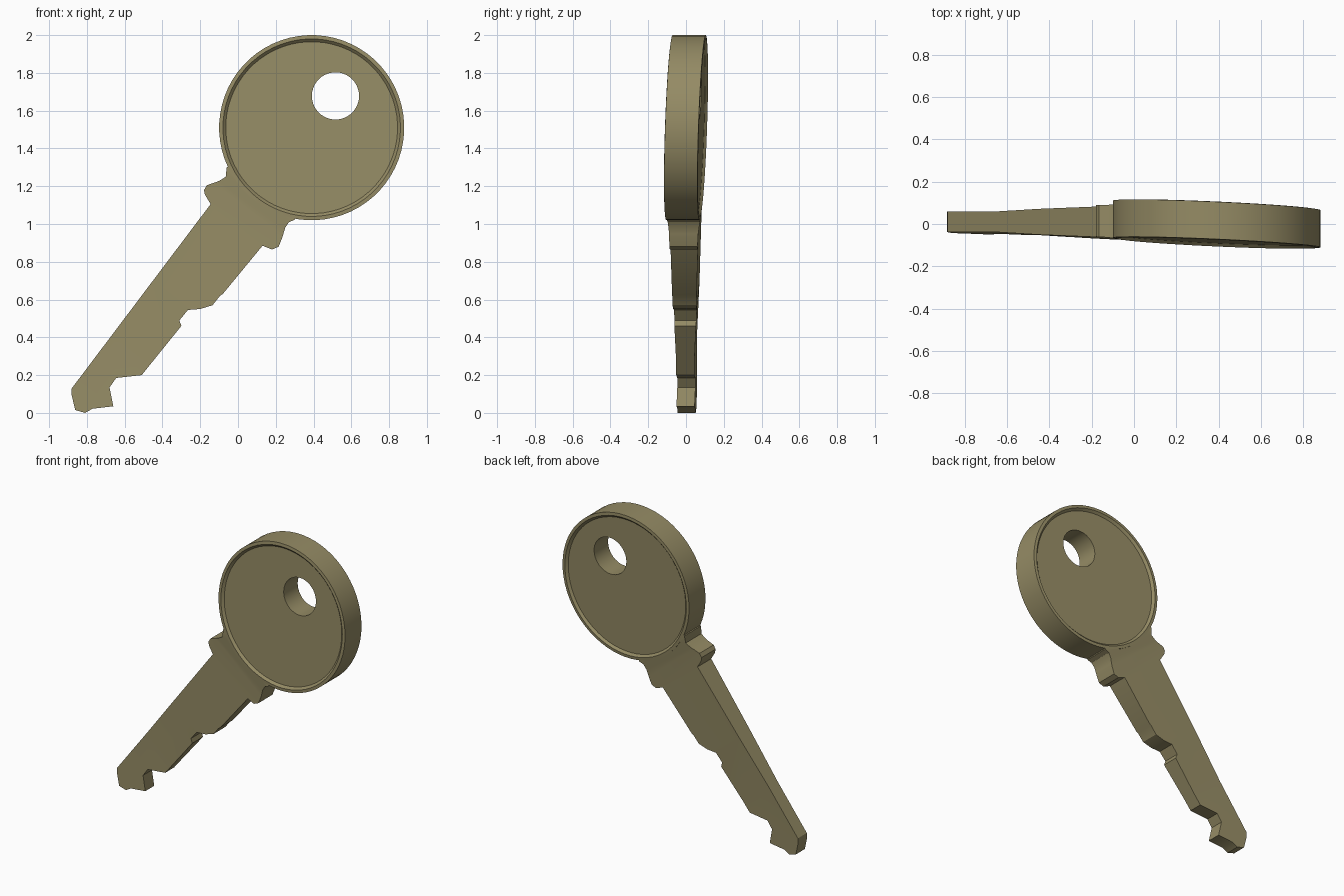
import bpy, bmesh, math
from mathutils import Vector

if "Cube" in bpy.data.objects:
    bpy.data.objects.remove(bpy.data.objects["Cube"])

AXIS = Vector((0.6, 0.8))       # key direction in x/z, from tip to bow
SIDE = Vector((-0.8, 0.6))      # across the key
CENTRE = Vector((0.39, 1.51))   # middle of the round bow
TWIST = 0.057                   # slight roll about the key axis

brass = bpy.data.materials.new("dull_brass")
brass.diffuse_color = (0.30, 0.26, 0.13, 1)
brass.use_nodes = True
brass.node_tree.nodes["Principled BSDF"].inputs["Base Color"].default_value = brass.diffuse_color


def place(u, v, h):
    """Key coordinates (along, across, depth) to world."""
    p = CENTRE + AXIS * u + SIDE * v
    return Vector((p.x, h + TWIST * v, p.y))


def finish(bm, name):
    for vert in bm.verts:
        vert.co = place(*vert.co)
    bmesh.ops.recalc_face_normals(bm, faces=bm.faces[:])
    me = bpy.data.meshes.new(name)
    bm.to_mesh(me)
    bm.free()
    ob = bpy.data.objects.new(name, me)
    me.materials.append(brass)
    bpy.context.collection.objects.link(ob)
    bpy.ops.object.select_all(action='DESELECT')
    ob.select_set(True)
    bpy.context.view_layer.objects.active = ob
    bpy.ops.object.shade_smooth_by_angle(angle=math.radians(30))


def ring(bm, r, h, n, cu=0.0):
    return [bm.verts.new((cu + r * math.cos(2 * math.pi * i / n),
                          r * math.sin(2 * math.pi * i / n), h)) for i in range(n)]


def bridge(bm, a, b):
    n = len(a)
    for i in range(n):
        bm.faces.new((a[i], a[(i + 1) % n], b[(i + 1) % n], b[i]))


def loop_edges(bm, loop):
    out = []
    for a, b in zip(loop, loop[1:] + loop[:1]):
        out.append(bm.edges.get((a, b)) or bm.edges.new((a, b)))
    return out


# Round bow: raised rim, recessed faces, off-centre hole
bm = bmesh.new()
profile = [(0.455, -0.075), (0.47, -0.09), (0.49, -0.088),
           (0.49, 0.088), (0.47, 0.09), (0.455, 0.075)]
rings = [ring(bm, r, h, 64) for r, h in profile]
for a, b in zip(rings, rings[1:]):
    bridge(bm, a, b)
holes = [ring(bm, 0.125, h, 40, 0.21) for h in (-0.075, 0.075)]
bridge(bm, *holes)
for rim, hole in ((rings[0], holes[0]), (rings[-1], holes[1])):
    bmesh.ops.triangle_fill(bm, use_beauty=True,
                            edges=loop_edges(bm, rim) + loop_edges(bm, hole))
finish(bm, "key_bow")

# Toothed blade with collar, as a front outline in x/z
outline = [(-0.06, 1.30), (-0.065, 1.25), (-0.10, 1.228), (-0.165, 1.205),
           (-0.18, 1.18), (-0.175, 1.155), (-0.145, 1.105), (-0.88, 0.13),
           (-0.882, 0.10), (-0.862, 0.015), (-0.81, 0.0), (-0.77, 0.022),
           (-0.66, 0.035), (-0.68, 0.135), (-0.645, 0.185), (-0.51, 0.20),
           (-0.30, 0.46), (-0.31, 0.49), (-0.265, 0.545), (-0.20, 0.55),
           (-0.135, 0.57), (-0.095, 0.62), (-0.08, 0.63), (0.13, 0.885),
           (0.18, 0.865), (0.215, 0.88), (0.235, 0.93), (0.25, 0.98),
           (0.27, 1.01), (0.30, 1.022)]
# Half thickness along the key
taper = [(-2.0, 0.048), (-1.5, 0.048), (-1.15, 0.061), (-0.65, 0.073),
         (-0.54, 0.077), (-0.45, 0.088), (0.0, 0.088)]


def half_thickness(u):
    for (u0, t0), (u1, t1) in zip(taper, taper[1:]):
        if u <= u1:
            return t0 + (t1 - t0) * (u - u0) / (u1 - u0)
    return taper[-1][1]


pts = []
for x, z in outline:
    d = Vector((x, z)) - CENTRE
    pts.append((d.dot(AXIS), d.dot(SIDE)))
# Close the blade with an arc buried inside the rim
a0 = math.atan2(-pts[-1][1], -pts[-1][0])
a1 = math.atan2(-pts[0][1], -pts[0][0])
for i in range(13):
    a = a0 + (a1 - a0) * i / 12
    pts.append((-0.472 * math.cos(a), -0.472 * math.sin(a)))

bm = bmesh.new()
bm.faces.new([bm.verts.new((u, v, 0)) for u, v in pts])
for u, t in taper[1:-1]:
    bmesh.ops.bisect_plane(bm, geom=bm.verts[:] + bm.edges[:] + bm.faces[:],
                           plane_co=(u, 0, 0), plane_no=(1, 0, 0))
ext = bmesh.ops.extrude_face_region(bm, geom=bm.faces[:], use_keep_orig=True)
back = {g for g in ext["geom"] if isinstance(g, bmesh.types.BMVert)}
for vert in bm.verts:
    vert.co.z = half_thickness(vert.co.x) * (1 if vert in back else -1)
finish(bm, "key_blade")
